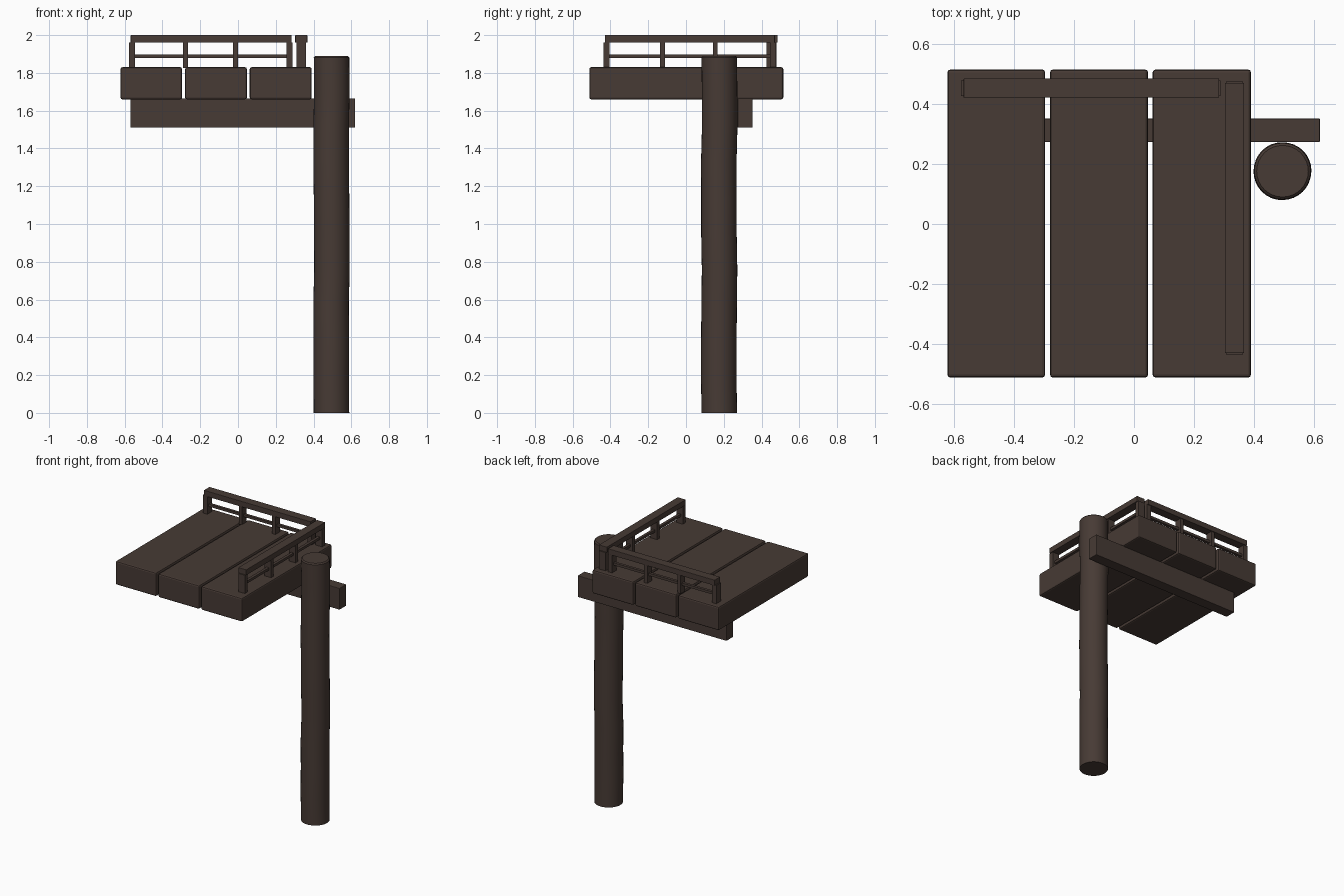
import bpy, bmesh, math, random

if "Cube" in bpy.data.objects:
    bpy.data.objects.remove(bpy.data.objects["Cube"])
random.seed(4)

wood = bpy.data.materials.new("dark_brown_wood")
wood.diffuse_color = (0.063, 0.043, 0.035, 1)
wood.use_nodes = True
wood.node_tree.nodes["Principled BSDF"].inputs["Base Color"].default_value = wood.diffuse_color


def finish(name, bm, bevel=0.0):
    me = bpy.data.meshes.new(name)
    bm.normal_update()
    bm.to_mesh(me)
    bm.free()
    ob = bpy.data.objects.new(name, me)
    bpy.context.collection.objects.link(ob)
    me.materials.append(wood)
    if bevel:
        m = ob.modifiers.new("bevel", 'BEVEL')
        m.width = bevel
        m.segments = 2
        m.limit_method = 'ANGLE'
    return ob


def box(name, x, y, z, bevel=0.0):
    bm = bmesh.new()
    bmesh.ops.create_cube(bm, size=1)
    for v in bm.verts:
        v.co = [(r[0] + r[1]) / 2 + c * (r[1] - r[0]) for r, c in zip((x, y, z), v.co)]
    return finish(name, bm, bevel)


# Deck planks
for i, (x0, x1) in enumerate([(-0.622, -0.296), (-0.28, 0.047), (0.062, 0.39)]):
    box(f"deck_plank_{i + 1}", (x0, x1), (-0.512, 0.515), (1.66, 1.83), 0.01)

# Cross beam under the deck
box("cross_beam", (-0.57, 0.62), (0.273, 0.352), (1.51, 1.665), 0.004)

# Round support post with slightly uneven sides
bm = bmesh.new()
N = 32
levels = [(0, 0.094)] + [(0.19 * k, 0.094) for k in range(1, 10)] + [(1.882, 0.094), (1.89, 0.086)]
rings = []
for k, (z, r) in enumerate(levels):
    ox, oy = (random.uniform(-0.003, 0.003) for _ in range(2)) if 0 < k < 10 else (0, 0)
    rings.append([bm.verts.new((0.495 + ox + r * math.cos(2 * math.pi * j / N),
                                0.176 + oy + r * math.sin(2 * math.pi * j / N), z)) for j in range(N)])
for a, b in zip(rings, rings[1:]):
    for j in range(N):
        bm.faces.new((a[j], a[(j + 1) % N], b[(j + 1) % N], b[j]))
bm.faces.new(rings[0][::-1])
bm.faces.new(rings[-1])
post = finish("support_post", bm)
bpy.context.view_layer.objects.active = post
post.select_set(True)
bpy.ops.object.shade_smooth_by_angle(angle=math.radians(30))


# Railings: top rail, thin middle rail, two end posts and two balusters
def railing(name, lo, hi, across, posts, swap):
    def part(label, along, half, z, bevel=0.0):
        side = (across - half, across + half)
        x, y = (side, along) if swap else (along, side)
        box(f"{name}_{label}", x, y, z, bevel)
    part("top_rail", (lo, hi), 0.032, (1.96, 2.0), 0.002)
    part("middle_rail", (posts[0], posts[-1]), 0.01, (1.88, 1.898))
    for i, p in enumerate(posts):
        h = 0.0165 if i in (0, 3) else 0.013
        part(f"post_{i + 1}", (p - h, p + h), 0.026, (1.825, 1.962))


railing("back_railing", -0.568, 0.284, 0.453, (-0.561, -0.279, -0.013, 0.272), False)
railing("side_railing", -0.43, 0.47, 0.335, (-0.421, -0.125, 0.155, 0.461), True)
